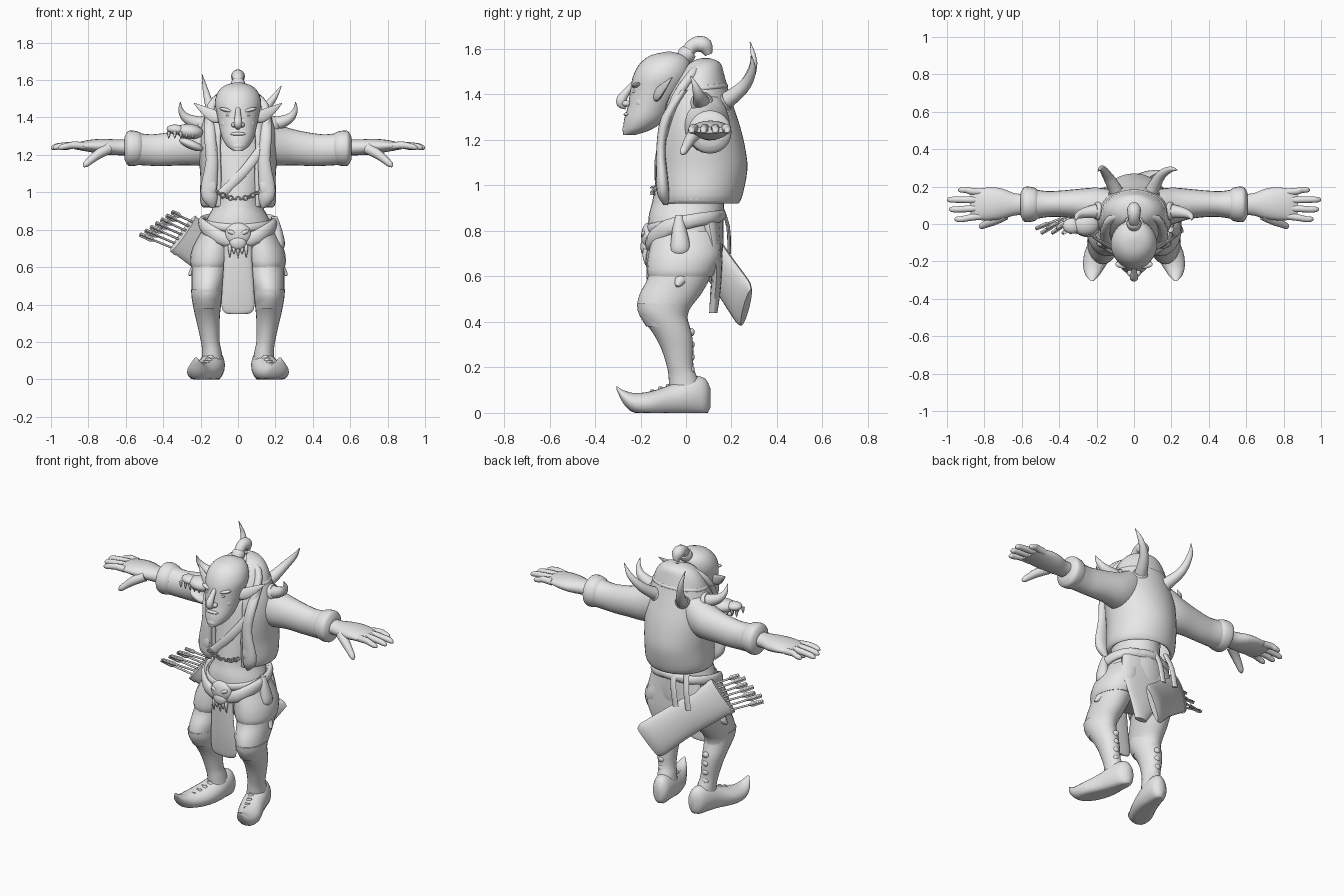
import bpy, bmesh, math
from mathutils import Vector, Matrix

grey = bpy.data.materials.new("plain_grey")
grey.diffuse_color = (0.8, 0.8, 0.8, 1)
AXES = {"x": ((0, 1, 0), (0, 0, 1)), "y": ((1, 0, 0), (0, 0, 1)), "z": ((1, 0, 0), (0, 1, 0))}


def finish(name, bm, angle=50):
    bmesh.ops.recalc_face_normals(bm, faces=bm.faces)
    me = bpy.data.meshes.new(name)
    bm.to_mesh(me)
    bm.free()
    me.materials.append(grey)
    ob = bpy.data.objects.new(name, me)
    bpy.context.collection.objects.link(ob)
    bpy.ops.object.select_all(action="DESELECT")
    ob.select_set(True)
    bpy.context.view_layer.objects.active = ob
    bpy.ops.object.shade_smooth_by_angle(angle=math.radians(angle))
    return ob


def spline(rows, steps):
    """Catmull-Rom through the rows of numbers."""
    rows = [tuple(r) + (r[3],) * (5 - len(r)) for r in rows]
    out = []
    for i in range(len(rows) - 1):
        p0, p1, p2, p3 = (rows[max(0, min(len(rows) - 1, i + k))] for k in (-1, 0, 1, 2))
        for j in range(steps):
            t = j / steps
            out.append([0.5 * (2 * b + (c - a) * t + (2 * a - 5 * b + 4 * c - d) * t * t
                               + (3 * b - a - 3 * c + d) * t ** 3)
                        for a, b, c, d in zip(p0, p1, p2, p3)])
    return out + [list(rows[-1])]


def loft(name, rows, plane=None, n=20, s=1, gap=0, steps=3, ref=(0, 1, 0), floor=False):
    """Skin of ellipses; each row is x, y, z, half width, half depth."""
    rows = spline(rows, steps)
    bm = bmesh.new()
    rings = []
    for i, (x, y, z, a, b) in enumerate(rows):
        if plane:
            u, v = (Vector(k) for k in AXES[plane])
        else:
            p, q = rows[max(i - 1, 0)], rows[min(i + 1, len(rows) - 1)]
            t = (Vector(q[:3]) - Vector(p[:3])).normalized()
            u = t.cross(Vector(ref)).normalized()
            v = u.cross(t)
        ring = []
        for k in range(n + (1 if gap else 0)):
            w = gap + (2 * math.pi - 2 * gap) * k / n
            p = Vector((x, y, z)) + u * max(a, .001) * math.sin(w) - v * max(b, .001) * math.cos(w)
            ring.append(bm.verts.new((p.x * s, p.y, max(p.z, 0) if floor else p.z)))
        rings.append(ring)
    for r0, r1 in zip(rings, rings[1:]):
        for k in range(n):
            m = (k + 1) % len(r0)
            bm.faces.new((r0[k], r0[m], r1[m], r1[k]))
    if not gap:
        bm.faces.new(rings[0])
        bm.faces.new(rings[-1])
    return finish(name, bm)


def ball(name, c, r, s=1, rot=0):
    bm = bmesh.new()
    m = (Matrix.Translation((c[0] * s, c[1], c[2])) @ Matrix.Rotation(rot * s, 4, "Y")
         @ Matrix.Diagonal((*r, 1)))
    bmesh.ops.create_uvsphere(bm, u_segments=20, v_segments=12, radius=1, matrix=m)
    return finish(name, bm)


# Body and open vest
loft("body", [(0, .04, 1.42, .1, .09), (0, .02, 1.3, .15, .11), (0, .01, 1.15, .155, .125),
              (0, .015, 1.02, .14, .15), (0, .01, .93, .132, .158), (0, 0, .86, .165, .165),
              (0, 0, .77, .195, .165), (0, 0, .68, .18, .155), (0, .01, .6, .1, .1)], "z", 32)
vest = loft("vest", [(0, .055, .925, .18, .168), (0, .06, .96, .195, .18), (0, .067, 1.07, .192, .194),
                     (0, .062, 1.16, .198, .19), (0, .056, 1.25, .202, .175), (0, .05, 1.34, .19, .152),
                     (0, .055, 1.42, .165, .122), (0, .068, 1.49, .135, .09),
                     (0, .08, 1.535, .085, .062), (0, .085, 1.552, .01, .01)],
            "z", 40, gap=.5)
sol = vest.modifiers.new("thickness", "SOLIDIFY")
sol.thickness, sol.offset = .018, 0
arc = [.5 + (2 * math.pi - 1) * i / 12 for i in range(13)]
loft("vest_hem", [(.188 * math.sin(w), .057 - .17 * math.cos(w), .942, .012, .018) for w in arc], n=8,
     ref=(0, 0, 1))
loft("hood_fold", [(.168 * math.sin(w), .055 - .122 * math.cos(w), 1.425 - .012 * math.cos(w), .008, .012)
                   for w in arc[1:-1]], n=8, ref=(0, 0, 1))
loft("neck", [(0, .03, 1.3, .09, .08), (0, -.06, 1.36, .085, .08), (0, -.12, 1.42, .08, .08)], "z")
loft("chest_strap", [(.13, -.1, 1.24, .025, .01), (.03, -.128, 1.11, .025, .01),
                     (-.1, -.125, .98, .025, .01)], n=8)
loft("collar_roll", [(x * s, y, z, .024, .022) for s, pts in (
    (-1, ((.13, -.1, 1.22), (.152, -.04, 1.39), (.12, .03, 1.49))), (1, ((0, .065, 1.53),)),
    (1, ((.12, .03, 1.49), (.152, -.04, 1.39), (.13, -.1, 1.22)))) for x, y, z in pts], n=12)

# Head, face and topknot
loft("head", [(0, -.25, 1.222, .024, .026), (0, -.215, 1.245, .058, .062), (0, -.182, 1.29, .085, .09),
              (0, -.155, 1.35, .1, .1), (0, -.125, 1.42, .114, .12), (0, -.107, 1.48, .124, .126),
              (0, -.092, 1.535, .108, .112), (0, -.08, 1.572, .07, .075), (0, -.075, 1.588, .01, .01)],
     "z", 32)
loft("nose", [(0, -.232, 1.445, .013), (0, -.258, 1.415, .016), (0, -.28, 1.385, .022),
              (0, -.285, 1.36, .021), (0, -.262, 1.343, .01)], n=14, ref=(1, 0, 0))
ball("upper_lip", (0, -.258, 1.312), (.042, .016, .01))
ball("lower_lip", (0, -.256, 1.29), (.034, .015, .009))
ball("chin", (0, -.256, 1.247), (.034, .024, .024))
loft("hair_band", [(0, -.015, 1.56, .034), (0, .005, 1.578, .04), (0, .02, 1.592, .032)], n=16,
     ref=(1, 0, 0))
loft("topknot", [(0, .0, 1.575, .028), (0, .02, 1.605, .03), (0, .05, 1.622, .034),
                 (0, .082, 1.613, .036), (0, .1, 1.575, .016)], n=16, ref=(1, 0, 0))

horn_tips = {1: ((.195, .292, 1.51), (.232, .288, 1.57)), -1: ((.172, .298, 1.54), (.192, .282, 1.63))}
for s, side in ((1, "left"), (-1, "right")):
    # Face details
    ball("nostril_" + side, (.02, -.262, 1.36), (.016, .019, .014), s)
    ball("brow_" + side, (.055, -.216, 1.438), (.046, .022, .011), s, -.25)
    ball("eye_" + side, (.048, -.226, 1.413), (.017, .01, .008), s)
    ball("cheek_" + side, (.055, -.194, 1.365), (.036, .032, .034), s)
    loft("ear_" + side, [(.09, -.135, 1.39, .022, .014), (.125, -.12, 1.405, .034, .014),
                         (.165, -.1, 1.428, .027, .01), (.205, -.078, 1.455, .014, .006),
                         (.235, -.06, 1.476, .002)], n=14, s=s)
    # Vest front panels
    loft("lapel_" + side, [(.15, -.01, 1.42, .028, .02), (.15, -.085, 1.3, .032, .024),
                           (.14, -.11, 1.17, .033, .02), (.155, -.105, 1.03, .045, .026),
                           (.15, -.1, .96, .04, .026), (.135, -.09, .915, .01)], "z", 14, s)
    ball("vest_clasp_" + side, (.145, -.12, 1.03), (.03, .012, .045), s)
    # Sleeve, cuff and hand
    loft("sleeve_" + side, [(.06, .07, 1.31, .1, .14), (.15, .085, 1.275, .105, .13),
                            (.22, .098, 1.252, .096, .11), (.3, .107, 1.24, .08, .096),
                            (.4, .108, 1.228, .07, .088), (.47, .106, 1.226, .07, .084),
                            (.54, .105, 1.232, .082, .086)], "x", 24, s)
    loft("cuff_" + side, [(.51, .105, 1.235, .072), (.53, .105, 1.235, .088), (.565, .105, 1.235, .095),
                          (.59, .105, 1.235, .09), (.607, .105, 1.235, .06)], "x", 24, s)
    loft("hand_" + side, [(.58, .105, 1.24, .055, .042), (.64, .105, 1.24, .06, .042),
                          (.7, .108, 1.243, .08, .042), (.76, .108, 1.247, .088, .037),
                          (.83, .105, 1.248, .084, .026), (.875, .105, 1.244, .074, .014)], "x", 20, s)
    for i, tip in enumerate((.96, .99, 1.0, .94)):
        y = .042 + .043 * i
        yt = .026 + .052 * i
        loft(f"finger_{i}_{side}", [(.82, y, 1.248, .02), (.88, (y + yt) / 2, 1.252, .019),
                                    (tip - .04, yt, 1.246, .017), (tip - .012, yt, 1.24, .014),
                                    (tip, yt, 1.237, .005)], "x", 10, s)
    loft("thumb_" + side, [(.69, .05, 1.235, .03), (.745, .02, 1.205, .026), (.79, 0, 1.17, .02),
                           (.815, -.012, 1.148, .016), (.825, -.017, 1.137, .005)], n=12, s=s)
    # Leg, shorts and pointed shoe
    loft("thigh_" + side, [(.1, .0, .8, .09, .14), (.13, -.005, .7, .11, .155), (.148, -.028, .6, .1, .138),
                           (.16, -.07, .52, .088, .135), (.168, -.1, .45, .078, .113),
                           (.165, -.085, .38, .07, .09)], "z", 24, s)
    loft("shorts_" + side, [(.1, .0, .8, .092, .142), (.13, -.005, .7, .115, .16),
                            (.143, -.02, .63, .113, .152), (.147, -.025, .6, .102, .14)], "z", 24, s)
    loft("boot_" + side, [(.168, -.1, .48, .083, .116), (.167, -.1, .43, .08, .104),
                          (.164, -.06, .35, .068, .085), (.157, -.038, .28, .058, .07),
                          (.148, -.025, .2, .05, .058), (.14, -.012, .15, .052, .064),
                          (.135, 0, .07, .058, .072)], "z", 24, s)
    loft("shoe_" + side, [(.12, .108, .065, .018, .04), (.125, .085, .07, .048, .08),
                          (.134, .03, .075, .064, .086), (.152, -.06, .055, .074, .072),
                          (.186, -.15, .04, .078, .056), (.212, -.225, .042, .06, .045),
                          (.222, -.275, .07, .036, .03), (.224, -.305, .11, .008, .008)],
         "y", 24, s, floor=True)
    for i in range(4):
        loft(f"shoe_tatter_{i}_{side}", [(.145 + .012 * i, -.07 - .035 * i, .1 - .012 * i, .03, .022),
                                         (.147 + .012 * i, -.078 - .035 * i, .128 - .013 * i, .012, .008)],
             "z", 8, s, steps=1)
        ball(f"boot_knot_{i}_{side}", (.155, .024, .19 + .055 * i), (.02, .014, .018), s)
    loft("thigh_flap_" + side, [(.225, -.02, .6, .022, .03), (.243, -.03, .575, .02, .024),
                                (.262, -.04, .557, .006)], n=8, s=s)
    # Shoulder and back horns with base rings
    loft("shoulder_horn_" + side, [(.17, .07, 1.36, .042), (.23, .065, 1.375, .034), (.28, .055, 1.4, .025),
                                   (.306, .04, 1.44, .014), (.308, .02, 1.482, .002)], n=16, s=s)
    loft("shoulder_horn_base_" + side, [(.18, .07, 1.36, .044), (.195, .07, 1.364, .05),
                                        (.21, .07, 1.37, .04)], n=16, s=s)
    mid, tip = horn_tips[s]
    loft("back_horn_" + side, [(.075, .13, 1.35, .042), (.105, .195, 1.385, .035), (.145, .262, 1.445, .026),
                               (*mid, .016), (*tip, .002)], n=16, s=s, ref=(1, 0, 0))
    loft("back_horn_base_" + side, [(.082, .145, 1.358, .046), (.092, .163, 1.368, .051),
                                    (.1, .18, 1.377, .039)], n=16, s=s, ref=(1, 0, 0))
    # Hip sash
    loft("hip_sash_" + side, [(.0, -.155, .73, .022, .035), (.1, -.15, .76, .022, .038),
                              (.18, -.08, .815, .02, .036), (.19, .03, .845, .018, .03),
                              (.13, .125, .86, .018, .028), (0, .155, .865, .016, .026)], n=12, s=s,
         ref=(0, 0, 1))

# Belt, cloths and pouch
loft("belt", [(.178 * math.sin(i * math.pi / 8), -.165 * math.cos(i * math.pi / 8),
               .84 - .03 * math.cos(i * math.pi / 8), .012, .022) for i in range(17)], n=10, ref=(0, 0, 1))
loft("front_cloth", [(0, -.155, .78, .075, .022), (0, -.155, .65, .075, .02), (0, -.15, .5, .084, .018),
                     (0, -.142, .4, .088, .015), (0, -.138, .36, .075, .012), (0, -.136, .348, .04, .008)],
     "z", 20)
loft("back_cloth", [(0, .1, .84, .17, .055), (0, .12, .72, .19, .04), (.01, .135, .63, .165, .025),
                    (.04, .128, .52, .085, .022), (.05, .12, .44, .04, .018)], "z", 20)
loft("pouch", [(.195, -.03, .87, .015), (.205, -.03, .82, .024, .028), (.215, -.025, .745, .034, .042),
               (.215, -.025, .705, .032, .04), (.212, -.025, .682, .01)], "z", 16)

# Belt skull with fangs
ball("belt_skull", (0, -.165, .775), (.07, .032, .062))
ball("belt_skull_snout", (0, -.175, .73), (.046, .026, .04))
for i in range(5):
    x = -.044 + .022 * i
    loft(f"belt_fang_{i}", [(x, -.176, .72, .011), (x, -.182, .69, .009),
                            (x, -.178, .65 + .02 * (i % 2), .002)], n=8)
for s in (1, -1):
    ball("belt_skull_brow", (.033, -.187, .785), (.026, .012, .012), s, -.4)

# Chain across the chest
for i in range(11):
    x = -.1 + .02 * i
    bpy.ops.mesh.primitive_torus_add(major_segments=12, minor_segments=6, major_radius=.012,
                                     minor_radius=.004, location=(x, -.143, .965 + 3 * x * x),
                                     rotation=(math.pi / 2 * (i % 2) + .4, 0, 0))
    bpy.context.object.name = f"chain_link_{i}"
    bpy.context.object.data.materials.append(grey)
    bpy.ops.object.shade_smooth()

# Toothed beast skull on one shoulder
ball("shoulder_skull", (-.26, .0, 1.325), (.075, .062, .04), rot=.1)
ball("shoulder_skull_snout", (-.33, -.01, 1.335), (.052, .042, .027), rot=.1)
ball("shoulder_skull_jaw", (-.25, -.025, 1.255), (.07, .045, .025), rot=.4)
for i in range(5):
    x = -.37 + .032 * i
    for y in (-.045, .02):
        loft(f"shoulder_tooth_{i}", [(x, y, 1.325, .01), (x, y, 1.305, .008), (x, y, 1.285, .001)], n=8, steps=1)

# Quiver slung across the back, with straps and arrows
face = Vector((-.45, .87, .1)).normalized()
loft("quiver", [(-.29, .05, .775, .115, .03), (-.2, .105, .7, .11, .036), (-.08, .17, .605, .108, .036),
                (.03, .235, .51, .115, .034), (.065, .255, .48, .115, .026), (.085, .265, .463, .1, .015)],
     n=20, ref=face)
loft("quiver_rim", [(-.295, .047, .779, .119, .034), (-.27, .062, .758, .119, .036)], n=20, ref=face, steps=1)
for i, x in enumerate((-.06, -.15)):
    loft(f"quiver_strap_{i}", [(x + .04, .15, .92, .02, .008), (x + .02, .185, .82, .02, .008),
                               (x, .19, .7, .02, .008)], n=8)
for i in range(7):
    k = (i - 3) / 3
    a = Vector((-.27 + .05 * k, .06 + .012 * (i % 2), .76 + .07 * k))
    b = Vector((-.44 + .085 * k, -.025 - .025 * (i % 2), .835 + .06 * k))
    m = a.lerp(b, .6)
    loft(f"arrow_{i}", [(*a, .006), (*b, .006)], n=8, steps=1)
    loft(f"arrow_feather_{i}", [(*m, .004, .003), (*m.lerp(b, .3), .015, .003), (*b, .012, .003)], n=8, steps=1)
    loft(f"arrow_vane_{i}", [(*m, .003, .004), (*m.lerp(b, .3), .003, .013), (*b, .003, .01)], n=8, steps=1)
